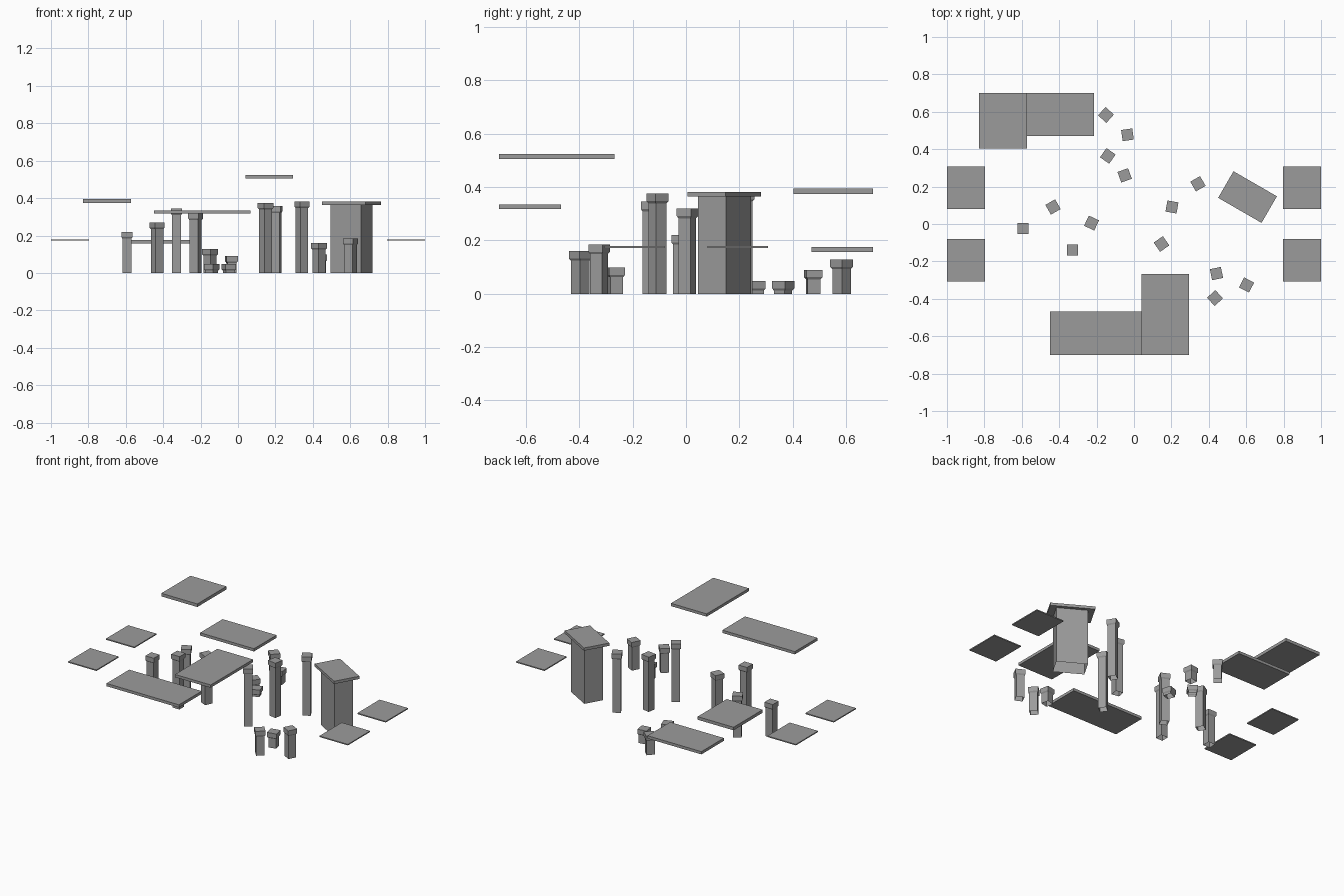
import bpy, bmesh
from math import radians

cube = bpy.data.objects.get("Cube")
if cube:
    bpy.data.objects.remove(cube, do_unlink=True)

stone = bpy.data.materials.new("grey_stone")
stone.use_nodes = True
stone.diffuse_color = (0.33, 0.33, 0.33, 1)
bsdf = stone.node_tree.nodes["Principled BSDF"]
bsdf.inputs["Base Color"].default_value = (0.33, 0.33, 0.33, 1)
bsdf.inputs["Roughness"].default_value = 0.9


def loft(name, rings, x, y, turn=0, closed=True):
    """Stack rectangular rings (width, depth, z) into one solid; optionally open below."""
    bm = bmesh.new()
    loops = []
    for w, d, z in rings:
        corners = ((-1, -1), (1, -1), (1, 1), (-1, 1))
        loops.append([bm.verts.new((sx * w / 2, sy * d / 2, z)) for sx, sy in corners])
    for low, high in zip(loops, loops[1:]):
        for i in range(4):
            j = (i + 1) % 4
            bm.faces.new((low[i], low[j], high[j], high[i]))
    bm.faces.new(loops[-1])
    if closed:
        bm.faces.new(loops[0][::-1])
    mesh = bpy.data.meshes.new(name)
    bm.to_mesh(mesh)
    bm.free()
    mesh.materials.append(stone)
    obj = bpy.data.objects.new(name, mesh)
    obj.location = (x, y, 0)
    obj.rotation_euler.z = radians(turn)
    bpy.context.collection.objects.link(obj)
    return obj


def slab(name, x0, x1, y0, y1, z0, z1):
    w, d = x1 - x0, y1 - y0
    return loft(name, [(w, d, z0), (w, d, z1)], (x0 + x1) / 2, (y0 + y1) / 2)


def pillar(name, x, y, top, turn):
    # open-bottomed shaft flaring into a square cap
    shaft, cap = 0.049, 0.06
    rings = [(shaft, shaft, 0), (shaft, shaft, top - 0.036),
             (cap, cap, top - 0.028), (cap, cap, top)]
    return loft(name, rings, x, y, turn, closed=False)


# Large floating platforms
slab("back_high_platform", -0.83, -0.573, 0.403, 0.70, 0.374, 0.394)
slab("back_low_platform", -0.60, -0.215, 0.47, 0.70, 0.157, 0.175)
slab("front_low_platform", -0.45, 0.068, -0.70, -0.468, 0.317, 0.335)
slab("front_high_platform", 0.04, 0.295, -0.70, -0.268, 0.506, 0.524)

# Thin pads at both ends
for side, sx in (("left", 1), ("right", -1)):
    for end, sy in (("front", -1), ("back", 1)):
        xs = sorted((sx * 0.797, sx))
        ys = sorted((sy * 0.08, sy * 0.307))
        slab(f"{end}_{side}_pad", *xs, *ys, 0.172, 0.179)

# Broad tower with an overhanging flat top
loft("tower_body", [(0.187, 0.122, 0), (0.187, 0.122, 0.366)],
     0.607, 0.144, -30, closed=False)
loft("tower_top", [(0.268, 0.164, 0.364), (0.268, 0.164, 0.382)], 0.607, 0.144, -30)

# Stepping pillars: x, y, height, turn
groups = {
    "back_pillar": [(-0.15, 0.583, 0.128, -42), (-0.035, 0.477, 0.09, 8),
                    (-0.14, 0.364, 0.048, -35), (-0.05, 0.26, 0.048, 20)],
    "middle_pillar": [(0.342, 0.215, 0.382, 30), (0.203, 0.091, 0.357, -10),
                      (0.147, -0.107, 0.375, 35), (-0.227, 0.005, 0.319, -25),
                      (-0.433, 0.091, 0.27, 30), (-0.594, -0.024, 0.22, 0),
                      (-0.329, -0.139, 0.345, 0)],
    "front_pillar": [(0.441, -0.265, 0.098, 12), (0.602, -0.326, 0.185, -27),
                     (0.433, -0.396, 0.16, 42)],
}
for name, spots in groups.items():
    for n, spot in enumerate(spots, 1):
        pillar(f"{name}_{n}", *spot)
